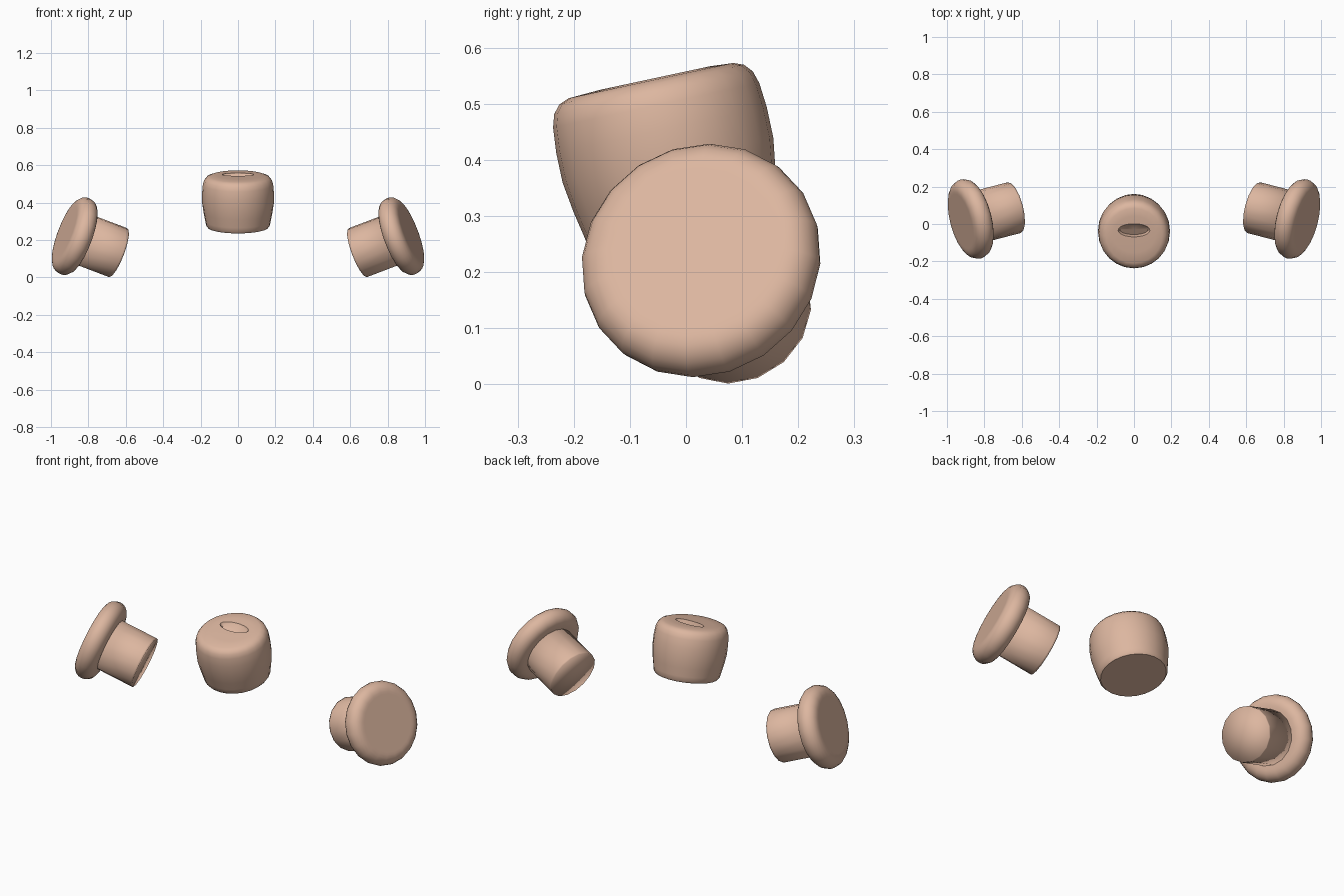
import bpy, bmesh, math
from mathutils import Vector, Matrix

if "Cube" in bpy.data.objects:
    bpy.data.objects.remove(bpy.data.objects["Cube"])

skin = bpy.data.materials.new("warm_beige")
skin.diffuse_color = (0.72, 0.47, 0.35, 1)
skin.use_nodes = True
skin.node_tree.nodes["Principled BSDF"].inputs["Base Color"].default_value = skin.diffuse_color


def loft(name, rings, sides, matrix, angle=None):
    """Closed loft, top to bottom. Ring: (rx, z[, ry, y centre, tilt])."""
    bm = bmesh.new()
    loops = []
    for ring in rings:
        rx, z = ring[:2]
        ry, cy, tilt = ring[2:] if len(ring) > 2 else (rx, 0, 0)
        loop = []
        for i in range(sides):
            a = 2 * math.pi * i / sides
            s, c = math.sin(a), math.cos(a)
            loop.append(bm.verts.new((rx * c, cy + ry * s, z + tilt * s)))
        loops.append(loop)
    for a, b in zip(loops, loops[1:]):
        for i in range(sides):
            j = (i + 1) % sides
            bm.faces.new((a[i], b[i], b[j], a[j]))
    # end caps as fans
    for loop in (loops[0], loops[-1]):
        mid = bm.verts.new(sum((v.co for v in loop), Vector()) / sides)
        for i in range(sides):
            bm.faces.new((loop[i], loop[(i + 1) % sides], mid))
    bm.transform(matrix)
    bmesh.ops.recalc_face_normals(bm, faces=bm.faces)
    mesh = bpy.data.meshes.new(name)
    bm.to_mesh(mesh)
    bm.free()
    mesh.materials.append(skin)
    obj = bpy.data.objects.new(name, mesh)
    bpy.context.collection.objects.link(obj)
    bpy.ops.object.select_all(action='DESELECT')
    obj.select_set(True)
    bpy.context.view_layer.objects.active = obj
    if angle is None:
        bpy.ops.object.shade_smooth()
    else:
        bpy.ops.object.shade_smooth_by_angle(angle=math.radians(angle))
    return obj


# middle cup: rounded rim, tapered foot, small slanted dent in the top
cup_rings = [
    (0.076, -0.018, 0.031, 0.03, 0.015),
    (0.085, 0.003, 0.036, 0.03, 0.0),
    (0.115, 0.003, 0.10, 0.008, 0.0),
    (0.150, 0.0), (0.168, -0.007), (0.181, -0.022), (0.188, -0.045),
    (0.192, -0.09), (0.192, -0.145), (0.184, -0.20), (0.175, -0.245),
    (0.171, -0.268), (0.163, -0.278),
]
loft("middle_cup", cup_rings, 24,
     Matrix.Translation((0, -0.0625, 0.5415)) @ Matrix.Rotation(math.radians(12.1), 4, 'X'),
     50)

# side plugs: rounded disc with a plain stem pointing inward
t, r = 0.055, 0.163
disc_rings = [(0.15, t)] + [
    (r + t * math.cos(a), t * math.sin(a))
    for a in (math.pi / 2 - math.pi * k / 10 for k in range(11))
] + [(0.15, -t)]
stem_rings = [(0.14, -0.04), (0.14, -0.245), (0.14, -0.255)]

for side, sign in (("right", 1), ("left", -1)):
    axis = Vector((sign * 0.908, -0.236, 0.345)).normalized()
    place = (Matrix.Translation((sign * 0.873, 0.027, 0.221))
             @ axis.to_track_quat('Z', 'Y').to_matrix().to_4x4())
    loft(side + "_disc", disc_rings, 20, place, 40)
    loft(side + "_stem", stem_rings, 16, place)
